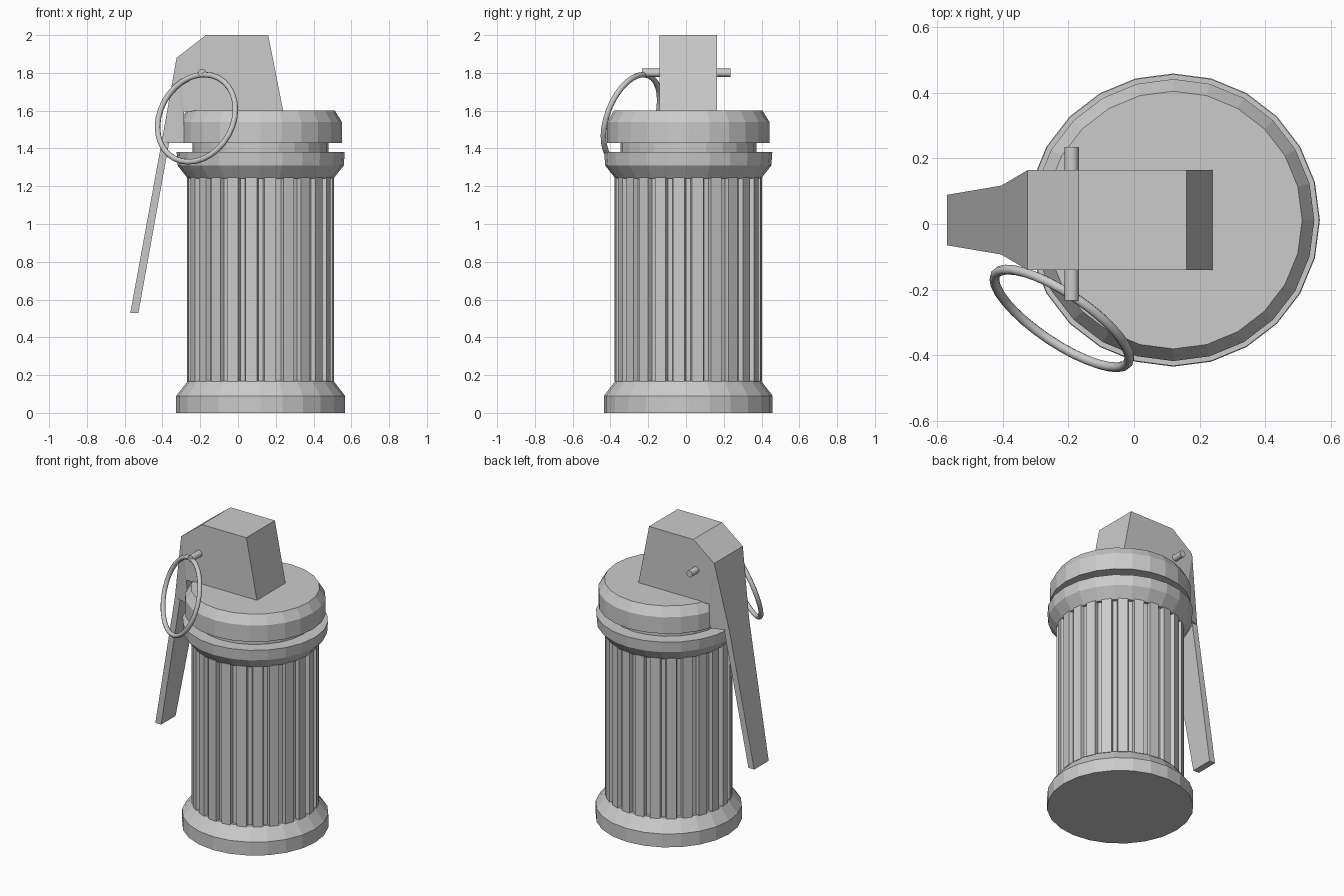
import bpy, bmesh, math
from mathutils import Vector

if "Cube" in bpy.data.objects:
    bpy.data.objects.remove(bpy.data.objects["Cube"])

AX, AY, N = 0.12, 0.012, 24      # canister axis and side count


def finish(bm, name, angle=None):
    bmesh.ops.recalc_face_normals(bm, faces=bm.faces)
    me = bpy.data.meshes.new(name)
    bm.to_mesh(me)
    bm.free()
    ob = bpy.data.objects.new(name, me)
    bpy.context.collection.objects.link(ob)
    if angle:
        bpy.ops.object.select_all(action='DESELECT')
        ob.select_set(True)
        bpy.context.view_layer.objects.active = ob
        bpy.ops.object.shade_smooth_by_angle(angle=math.radians(angle))
    return ob


def loft(bm, rings):
    """Skin a stack of equal-length rings and cap both ends."""
    loops = [[bm.verts.new(p) for p in r] for r in rings]
    for a, b in zip(loops, loops[1:]):
        for i in range(len(a)):
            j = (i + 1) % len(a)
            bm.faces.new((a[i], a[j], b[j], b[i]))
    bm.faces.new(loops[0][::-1])
    bm.faces.new(loops[-1])


def circle(r, z):
    return [(AX + r * math.cos(t), AY + r * math.sin(t), z)
            for t in (2 * math.pi * i / N for i in range(N))]


def turned(name, profile, cut_x=None):
    bm = bmesh.new()
    loft(bm, [circle(r, z) for r, z in profile])
    if cut_x is not None:        # flat notch behind the lever
        geom = bm.verts[:] + bm.edges[:] + bm.faces[:]
        res = bmesh.ops.bisect_plane(bm, geom=geom, plane_co=(cut_x, 0, 0),
                                     plane_no=(-1, 0, 0), clear_outer=True)
        edges = [e for e in res['geom_cut'] if isinstance(e, bmesh.types.BMEdge)]
        bmesh.ops.contextual_create(bm, geom=edges)
    return finish(bm, name)


def side_prism(name, points):
    """Side profile of (x, z, half width), closed across y."""
    bm = bmesh.new()
    loft(bm, [[(x, AY + s * w, z) for x, z, w in points] for s in (-1, 1)])
    bmesh.ops.triangulate(bm, faces=[f for f in bm.faces if len(f.verts) > 4])
    return finish(bm, name)


# Turned canister parts
turned("base", [(0.447, 0), (0.447, 0.09), (0.385, 0.17)])
turned("collar", [(0.385, 1.24), (0.44, 1.31), (0.445, 1.38)])
turned("neck", [(0.36, 1.37), (0.36, 1.44)])
turned("cap", [(0.43, 1.43), (0.43, 1.54), (0.393, 1.60)], cut_x=-0.285)

# Fluted body: flat lands separated by narrow grooves
step = 2 * math.pi / N
section = []
for i in range(N):
    for f, r in ((-0.2, 0.39), (-0.13, 0.365), (0.13, 0.365), (0.2, 0.39)):
        a = (i + f) * step
        section.append((AX + r * math.cos(a), AY + r * math.sin(a)))
bm = bmesh.new()
loft(bm, [[(x, y, z) for x, y in section] for z in (0.165, 1.245)])
finish(bm, "fluted_body")

# Fuse housing and safety lever
W = 0.152
side_prism("fuse_housing", [(-0.17, 2.0, W), (0.16, 2.0, W), (0.24, 1.595, W),
                            (-0.285, 1.595, W), (-0.285, 1.43, 0.14),
                            (-0.405, 1.43, 0.105), (-0.325, 1.88, W)])
side_prism("safety_lever", [(-0.405, 1.43, 0.105), (-0.57, 0.53, 0.077),
                            (-0.527, 0.53, 0.077), (-0.365, 1.43, 0.105)])

# Pin through the housing
bm = bmesh.new()
loft(bm, [[(-0.19 + 0.022 * math.cos(k * math.pi / 6), y,
            1.80 + 0.022 * math.sin(k * math.pi / 6)) for k in range(12)]
          for y in (-0.233, 0.235)])
finish(bm, "safety_pin", 40)

# Tilted pull ring
rot = Vector((0.53, 0.79, -0.31)).to_track_quat('Z', 'Y').to_euler()
bpy.ops.mesh.primitive_torus_add(location=(-0.22, -0.288, 1.56), rotation=rot,
                                 major_radius=0.243, minor_radius=0.015,
                                 major_segments=32, minor_segments=8)
bpy.context.object.name = "pull_ring"
bpy.ops.object.shade_smooth_by_angle(angle=math.radians(60))
